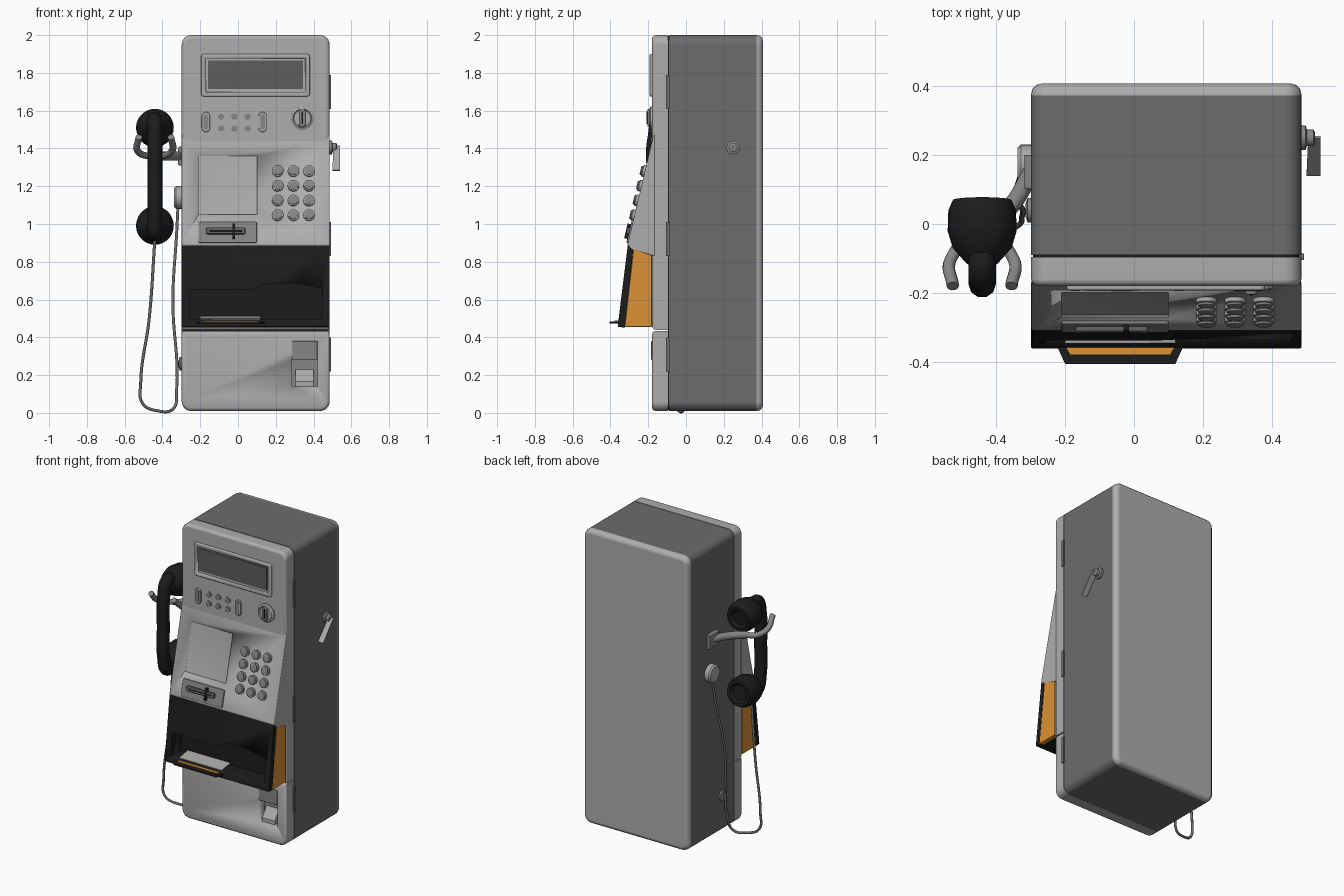
import bpy, bmesh, math
from mathutils import Matrix, Vector

if "Cube" in bpy.data.objects:
    bpy.data.objects.remove(bpy.data.objects["Cube"])


def material(name, r, g, b):
    m = bpy.data.materials.new(name)
    m.use_nodes = True
    m.diffuse_color = (r, g, b, 1)
    m.node_tree.nodes["Principled BSDF"].inputs["Base Color"].default_value = (r, g, b, 1)
    return m


LIGHT = material("light grey paint", .42, .42, .42)
CASE = material("dark grey paint", .15, .15, .15)
BLACK = material("black plastic", .012, .012, .012)
ORANGE = material("orange plastic", .72, .29, .035)
SCREEN = material("screen grey", .11, .11, .11)
METAL = material("dull metal", .24, .24, .24)
SILVER = material("bright metal", .4, .4, .4)

L, R = -.298, .485          # cabinet sides
IDENT = Matrix.Identity(4)
# Frame of the sloping keypad face: local y = 0 is its surface
SLOPE = Matrix.Translation((0, -.31, .89)) @ Matrix.Rotation(math.radians(-13.3), 4, 'X')


def finish(name, bm, mat, mx=IDENT):
    bmesh.ops.recalc_face_normals(bm, faces=bm.faces)
    me = bpy.data.meshes.new(name)
    bm.to_mesh(me)
    bm.free()
    me.materials.append(mat)
    for p in me.polygons:
        p.use_smooth = True
    me.set_sharp_from_angle(angle=math.radians(35))
    ob = bpy.data.objects.new(name, me)
    bpy.context.collection.objects.link(ob)
    ob.matrix_world = mx
    wn = ob.modifiers.new("flat faces", 'WEIGHTED_NORMAL')
    wn.keep_sharp = True
    return ob


def extrude(name, pts, shift, mat, mx=IDENT, bevel=0, test=lambda e: True):
    """Extrude a closed outline; bevel the edges that pass the test."""
    bm = bmesh.new()
    f = bm.faces.new([bm.verts.new(p) for p in pts])
    top = bmesh.ops.extrude_face_region(bm, geom=[f])["geom"]
    bmesh.ops.translate(bm, vec=shift, verts=[v for v in top if isinstance(v, bmesh.types.BMVert)])
    bmesh.ops.recalc_face_normals(bm, faces=bm.faces)
    if bevel:
        bmesh.ops.bevel(bm, geom=[e for e in bm.edges if test(e)], offset=bevel,
                        segments=3, profile=.5, affect='EDGES')
    return finish(name, bm, mat, mx)


def slab(name, x0, x1, z0, z1, y0, y1, mat, low=0, high=0, bevel=0, back=False, mx=IDENT):
    """Upright plate from y0 to y1 with rounded lower and upper corners."""
    pts = []
    for cx, cz, r, a in ((x0, z0, low, 180), (x1, z0, low, 270), (x1, z1, high, 0), (x0, z1, high, 90)):
        ox = cx + r if cx == x0 else cx - r
        oz = cz + r if cz == z0 else cz - r
        for k in range(7 if r else 1):
            t = math.radians(a + 15 * k)
            pts.append((ox + r * math.cos(t), y0, oz + r * math.sin(t)))
    edge = y1 if back else y0
    return extrude(name, pts, (0, y1 - y0, 0), mat, mx, bevel,
                   lambda e: all(abs(v.co.y - edge) < 1e-5 for v in e.verts))


def prism(name, pts, x0, x1, mat, bevel=0):
    """Extrude a (y, z) profile sideways."""
    return extrude(name, [(x0, y, z) for y, z in pts], (x1 - x0, 0, 0), mat, IDENT, bevel)


def lathe(name, profile, loc, axis, mat, mx=IDENT, segs=20):
    """Revolve (radius, height) points about an axis."""
    bm = bmesh.new()
    rings = [[bm.verts.new((r * math.cos(k * math.tau / segs), r * math.sin(k * math.tau / segs), h))
              for k in range(segs)] for r, h in profile]
    for a, b in zip(rings, rings[1:]):
        for k in range(segs):
            bm.faces.new((a[k], a[k - 1], b[k - 1], b[k]))
    bm.faces.new(rings[0])
    bm.faces.new(rings[-1])
    turn = Vector(axis).to_track_quat('Z', 'Y').to_matrix().to_4x4()
    return finish(name, bm, mat, mx @ Matrix.Translation(loc) @ turn)


def tube(name, pts, radius, mat, smooth=True):
    cu = bpy.data.curves.new(name, 'CURVE')
    cu.dimensions = '3D'
    cu.bevel_depth, cu.bevel_resolution, cu.resolution_u = radius, 3, 8
    cu.use_fill_caps = True
    sp = cu.splines.new('BEZIER')
    sp.bezier_points.add(len(pts) - 1)
    for bp, p in zip(sp.bezier_points, pts):
        bp.co = p
        bp.handle_left_type = bp.handle_right_type = 'AUTO'
    cu.materials.append(mat)
    ob = bpy.data.objects.new(name, cu)
    bpy.context.collection.objects.link(ob)
    return ob


def cut(target, cutter):
    m = target.modifiers.new("recess", 'BOOLEAN')
    m.object, m.operation = cutter, 'DIFFERENCE'
    cutter.hide_render = True
    cutter.display_type = 'WIRE'


def button(name, x, z, r, h, mx=IDENT, y=0, mat=METAL):
    lathe(name + "_rim", [(r, -.005), (r, h * .5), (r * .85, h * .6)], (x, y, z), (0, -1, 0), SILVER, mx, 12)
    lathe(name, [(r * .8, 0), (r * .8, h * .85), (r * .6, h)], (x, y, z), (0, -1, 0), mat, mx, 12)


# Cabinet
slab("case", L, R, .01, 2, -.09, .372, CASE, .05, .05)
slab("back_panel", L, R, .01, 2, .372, .407, LIGHT, .05, .05, .03, True)
slab("door_seam", L + .005, R - .005, .015, 1.995, -.096, -.088, BLACK, .05, .05)
slab("upper_door", L, R, .44, 2, -.18, -.095, LIGHT, 0, .05, .02)
lower = slab("lower_door", L, R, .01, .433, -.18, -.095, LIGHT, .05, 0, .02)
wedge = prism("keypad_console", [(-.165, 1.5), (-.18, 1.44), (-.31, .89), (-.295, .865), (-.165, .83)],
              L, R, LIGHT, .006)
for i, z in enumerate((.31, .92, 1.7)):
    slab(f"hinge_{i}", R - .005, R + .008, z - .09, z + .09, -.105, -.085, CASE)

# Display
frame = slab("display_frame", -.195, .38, 1.675, 1.9, -.192, -.17, LIGHT, .015, .015, .006)
cut(frame, slab("display_cutter", -.17, .355, 1.7, 1.875, -.22, -.182, LIGHT))
slab("display_screen", -.16, .345, 1.715, 1.865, -.186, -.175, SCREEN)

# Small buttons, coin slot and dial
for i in range(4):
    for j in range(2):
        if i < 3:
            button(f"function_button_{i}_{j}", -.09 + .07 * i, 1.57 - .063 * j, .02, .012, y=-.18)
for name, x in (("volume_key", -.17), ("indicator", .13)):
    slab(name + "_rim", x - .022, x + .022, 1.487, 1.593, -.19, -.175, SILVER, .021, .021, .004)
    slab(name, x - .012, x + .012, 1.5, 1.58, -.194, -.18, METAL, .011, .011)
lathe("coin_dial", [(.062, 0), (.062, .008), (.05, .014), (.045, .008)], (.34, -.18, 1.56), (0, -1, 0), SILVER)
slab("coin_slot_plate", .322, .358, 1.515, 1.61, -.205, -.18, METAL, .015, .015, .005)
slab("coin_slot", .336, .344, 1.53, 1.595, -.208, -.2, BLACK)

# Keypad and dished metal plate on the slope
for i in range(3):
    for j in range(4):
        button(f"key_{i}_{j}", .21 + .083 * i, .16 + .08 * j, .031, .024, SLOPE)
cut(wedge, slab("dish_cutter", -.21, .1, .165, .485, -.05, .04, LIGHT, mx=SLOPE))
bm = bmesh.new()
rim = [bm.verts.new(p) for p in ((-.21, .008, .165), (.1, .008, .165), (.1, .008, .485), (-.21, .008, .485))]
centre = bm.verts.new((-.055, .032, .325))
for k in range(4):
    bm.faces.new((rim[k - 1], rim[k], centre))
back = [bm.verts.new(v.co + Vector((0, .04, 0))) for v in rim]
for k in range(4):
    bm.faces.new((rim[k - 1], back[k - 1], back[k], rim[k]))
bm.faces.new(back)
finish("dished_plate", bm, SILVER, SLOPE)

# Card reader
slab("card_reader", -.21, .1, .01, .125, -.008, .01, METAL, .008, .008, .004, mx=SLOPE)
slab("card_guide", -.17, .04, .055, .09, -.022, 0, SCREEN, .01, .01, .005, mx=SLOPE)
slab("card_slot", -.15, .02, .068, .075, -.025, 0, BLACK, mx=SLOPE)
slab("card_notch", -.03, -.015, .03, .11, -.025, 0, BLACK, mx=SLOPE)

# Black and orange shelf unit
for name, x0, x1 in (("right_cheek", L, L + .03), ("left_cheek", R - .03, R)):
    prism("orange_" + name, [(-.278, .868), (-.18, .835), (-.18, .455), (-.325, .455)], x0, x1, ORANGE, .004)
prism("shelf_core", [(-.27, .86), (-.18, .83), (-.18, .457), (-.33, .457)], L + .03, R - .03, BLACK)
hood = prism("shelf_front", [(-.308, .89), (-.278, .875), (-.322, .452), (-.362, .455)], L, R, BLACK, .005)
outline = [(-.255, .495), (.445, .495), (.445, .66), (.31, .685), (.16, .685), (.06, .65), (-.255, .65)]
opening = extrude("shelf_opening_cutter", [(x, -.42, z) for x, z in outline], (0, .18, 0), BLACK)
cut(hood, opening)
cut(bpy.data.objects["shelf_core"], opening)
extrude("tray", [(-.225, -.35, .473), (-.2, -.405, .473), (.12, -.405, .473), (.145, -.35, .473)],
        (0, 0, .012), BLACK)
extrude("tray_strip", [(-.2, -.35, .485), (-.185, -.378, .485), (.105, -.378, .485), (.12, -.35, .485)],
        (0, 0, .004), ORANGE)
extrude("tray_plate", [(-.2, -.345, .495), (.12, -.345, .495), (.12, -.25, .51), (-.2, -.25, .51)],
        (0, 0, .004), SILVER)

# Coin return
cut(lower, slab("coin_return_cutter", .285, .42, .14, .28, -.25, -.12, LIGHT))
slab("coin_return_plate", .285, .42, .28, .38, -.184, -.17, METAL, 0, 0, .003)
slab("coin_return_back", .285, .42, .14, .28, -.125, -.115, METAL)
prism("coin_return_cup", [(-.178, .14), (-.178, .165), (-.13, .23), (-.12, .14)], .305, .4, SILVER)

# Lock and key on the left side
lathe("key_lock", [(.036, 0), (.036, .012), (.024, .016), (.024, .035), (.015, .04)], (R, .25, 1.405), (1, 0, 0), METAL)
extrude("key", [(R + .02, .255, 1.41), (R + .055, .255, 1.41), (R + .055, .145, 1.28), (R + .015, .145, 1.28)],
        (0, -.006, .006), SILVER)

# Cord anchor and small lock on the right side
lathe("cord_anchor", [(.06, 0), (.06, .03), (.05, .04)], (L, .17, 1.14), (-1, 0, 0), SILVER)
lathe("side_lock", [(.036, 0), (.036, .01), (.02, .016)], (L, .04, .26), (-1, 0, 0), METAL)

# Handset
HX = -.44
tube("handset_handle", [(HX, -.06, 1.53), (HX, -.13, 1.55), (HX, -.165, 1.46), (HX, -.17, 1.25),
                        (HX, -.165, 1.04), (HX, -.13, .95), (HX, -.06, .97)], .04, BLACK)
cup = [(.045, -.045), (.085, 0), (.1, .05), (.098, .11), (.085, .14), (.065, .14), (.05, .125)]
lathe("earpiece", cup, (HX, -.07, 1.515), (0, 1, -.1), BLACK, segs=28)
lathe("mouthpiece", cup, (HX, -.07, .985), (0, 1, .1), BLACK, segs=28)

# Cradle hook
slab("hook_mount", L - .02, L + .01, 1.31, 1.41, .1, .2, METAL, .01, .01, .008)
tube("hook_arm", [(L, .15, 1.36), (-.35, .06, 1.36), (HX, -.03, 1.36)], .025, METAL)
tube("hook_fork", [(HX - .085, -.18, 1.46), (HX - .09, -.1, 1.385), (HX, -.025, 1.36),
                   (HX + .09, -.1, 1.385), (HX + .085, -.18, 1.46)], .018, METAL)

# Cord
tube("cord", [(-.318, .17, 1.09), (-.325, .15, .95), (-.345, .08, .6), (-.325, .02, .12), (-.345, -.01, .02),
              (-.43, -.04, .012), (-.505, -.06, .05), (-.515, -.06, .16), (-.47, -.07, .5), (HX, -.07, .92)],
     .008, CASE)
